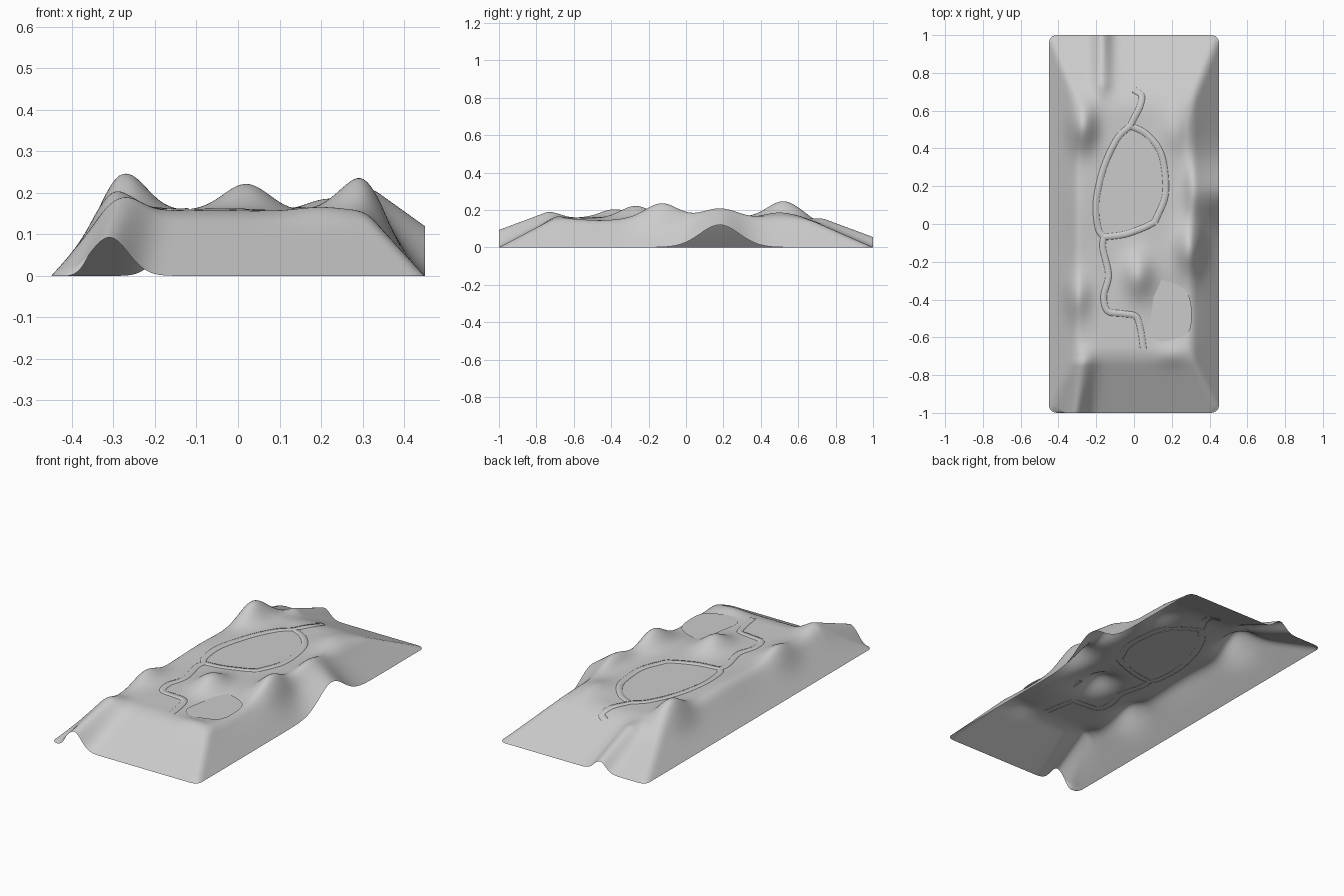
import bpy, bmesh, math
from mathutils import Vector

if "Cube" in bpy.data.objects:
    bpy.data.objects.remove(bpy.data.objects["Cube"])

# ---- height field: sloped border, rounded hills, spurs that reach the border
HILLS = [  # x, y, height, spread x, spread y
    (-0.27, 0.52, 0.088, 0.050, 0.085),
    (-0.30, -0.38, 0.048, 0.050, 0.080),
    (-0.28, 0.10, 0.012, 0.060, 0.150),
    (0.02, -0.27, 0.064, 0.055, 0.080),
    (0.30, -0.13, 0.080, 0.055, 0.085),
    (0.22, 0.50, 0.028, 0.050, 0.080),
    (0.20, -0.69, 0.014, 0.060, 0.040),
    (0.20, -0.46, -0.022, 0.080, 0.110),   # lake bed
]


def half_width(y):
    t = max(0.0, abs(y) - 0.96)
    return 0.41 + math.sqrt(max(0.0, 0.0016 - t * t))


def ramp(t):
    return min(1.0, max(0.0, t))


def soft_min(a, b, k=0.18):
    h = max(k - abs(a - b), 0) / k
    return min(a, b) - h * h * k / 4


def gauss(a, s):
    return math.exp(-0.5 * (a / s) ** 2)


def height(x, y):
    side = (half_width(y) - abs(x)) / 0.145
    end = (1 - y) / 0.36 if y > 0 else (1 + y) / 0.30
    s = soft_min(soft_min(side, end), 1.0)
    s = ramp(s)
    z = 0.158 * s
    for hx, hy, h, sx, sy in HILLS:
        z += h * gauss(x - hx, sx) * gauss(y - hy, sy) * min(1, 1.4 * s)
    # front left spur
    t = ramp((y + 1) / 0.3)
    fade = 0.093 * (1 - t) + 0.047 * t
    z += fade * gauss(x + 0.31 - 0.045 * t, 0.045) * gauss(max(0, y + 0.75), 0.06) * ramp((half_width(y) - abs(x)) / 0.05)
    # back spur
    z += (0.055 - 0.02 * ramp((1 - y) / 0.3)) * gauss(x + 0.17, 0.035) * gauss(max(0, 0.75 - y), 0.05)
    # right spur
    t = ramp((0.45 - x) / 0.12)
    z += (0.12 - 0.045 * t) * gauss(y - 0.18, 0.105) * gauss(max(0, 0.34 - x), 0.045)
    return z


def make(name, verts, faces):
    me = bpy.data.meshes.new(name)
    me.from_pydata(verts, [], faces)
    me.update()
    ob = bpy.data.objects.new(name, me)
    bpy.context.collection.objects.link(ob)
    for p in me.polygons:
        p.use_smooth = True
    return ob


# ---- terrain sheet, open underneath, rounded corners
NX, NY = 110, 240
verts, faces = [], []
for j in range(NY + 1):
    v = 2 * j / NY - 1
    y = 0.6 * v + 0.4 * math.sin(v * math.pi / 2)
    for i in range(NX + 1):
        x = (2 * i / NX - 1) * half_width(y)
        verts.append((x, y, height(x, y)))
W = NX + 1
for j in range(NY):
    for i in range(NX):
        a = j * W + i
        faces.append((a, a + 1, a + W + 1, a + W))
make("terrain", verts, faces)


# ---- smooth path through a few points
def spline(pts, n=10):
    p = [Vector(q) for q in pts]
    p = [2 * p[0] - p[1]] + p + [2 * p[-1] - p[-2]]
    out = []
    for k in range(1, len(p) - 2):
        a, b, c, d = p[k - 1:k + 3]
        for m in range(n):
            t = m / n
            out.append(0.5 * (2 * b + (c - a) * t + (2 * a - 5 * b + 4 * c - d) * t * t
                              + (3 * b - a - 3 * c + d) * t ** 3))
    return out + [p[-2]]


def track(name, pts, width=0.034, lift=0.003):
    line = spline(pts)
    vs, fs = [], []
    for k, c in enumerate(line):
        d = (line[min(k + 1, len(line) - 1)] - line[max(k - 1, 0)]).normalized()
        n = Vector((-d.y, d.x)) * width / 2
        for u, dz in ((1, -0.002), (0.9, lift), (0, lift), (-0.9, lift), (-1, -0.002)):
            q = c + n * u
            vs.append((q.x, q.y, height(q.x, q.y) + dz))
    for k in range(len(line) - 1):
        for u in range(4):
            a = k * 5 + u
            fs.append((a, a + 5, a + 6, a + 1))
    return make(name, vs, fs)


track("track_north", [(0, 0.71), (0.04, 0.68), (0.03, 0.62), (0.0, 0.56), (-0.02, 0.52)])
track("track_loop_left", [(-0.02, 0.52), (-0.09, 0.45), (-0.16, 0.30), (-0.20, 0.12),
                          (-0.19, -0.02), (-0.16, -0.07)])
track("track_loop_right", [(-0.02, 0.52), (0.06, 0.48), (0.13, 0.40), (0.16, 0.30),
                           (0.165, 0.15), (0.11, 0.01)])
track("track_loop_bottom", [(-0.16, -0.07), (-0.05, -0.055), (0.05, -0.02), (0.11, 0.01)])
track("track_south", [(-0.16, -0.07), (-0.165, -0.13), (-0.135, -0.27), (-0.16, -0.38),
                      (-0.14, -0.46), (-0.06, -0.475), (0.01, -0.49), (0.035, -0.56), (0.05, -0.66)])

# ---- flat lake surface
shore = spline([(0.11, -0.29), (0.20, -0.31), (0.28, -0.36), (0.305, -0.46), (0.29, -0.57),
                (0.21, -0.61), (0.13, -0.62), (0.08, -0.56), (0.10, -0.42), (0.11, -0.29)], 5)[:-1]
ring = [(p.x, p.y, 0.157) for p in shore]
make("lake", ring, [tuple(range(len(ring)))[::-1]])
